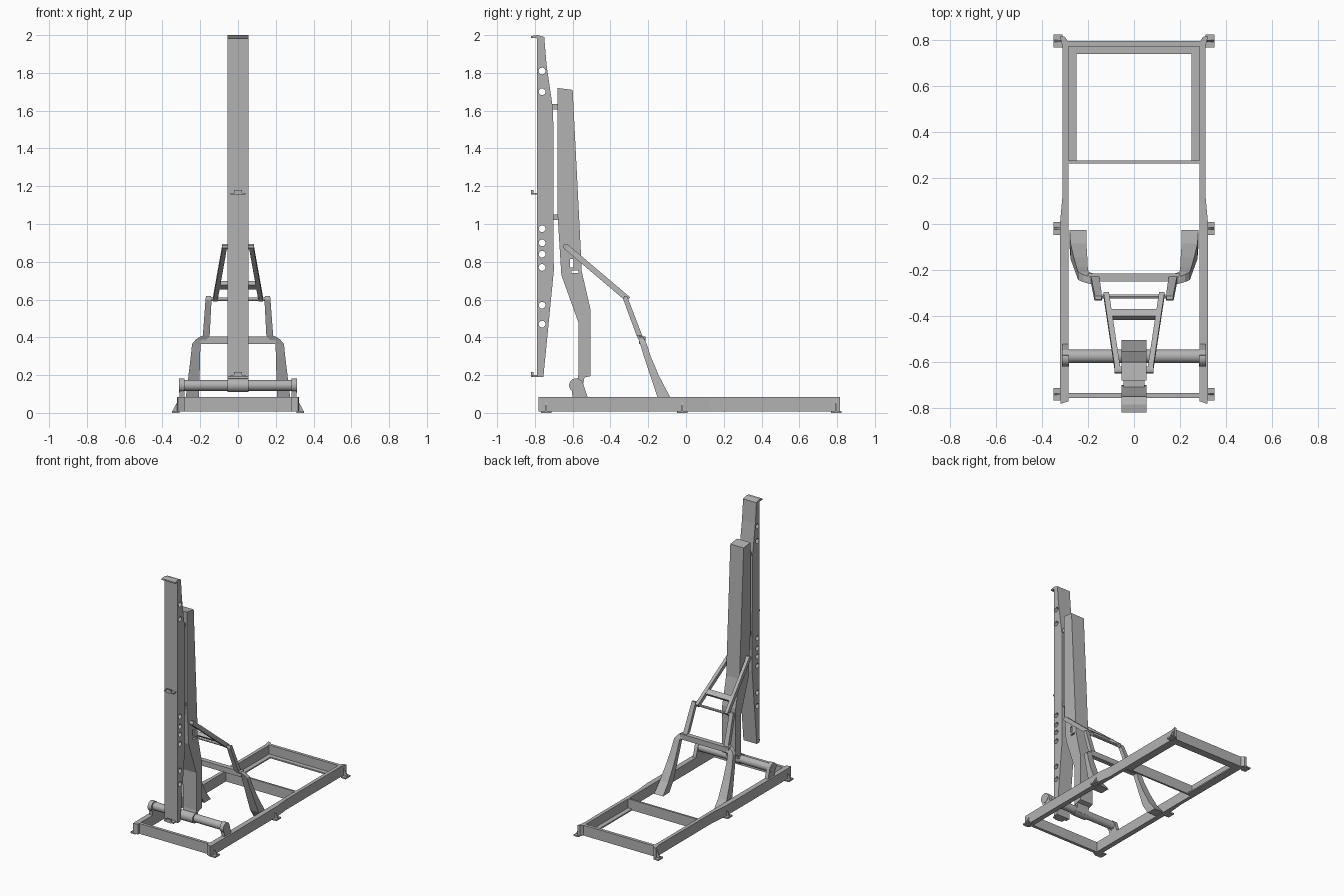
import bpy, bmesh, math
from mathutils import Vector

if "Cube" in bpy.data.objects:
    bpy.data.objects.remove(bpy.data.objects["Cube"])

grey = bpy.data.materials.new("steel_grey")
grey.diffuse_color = (0.45, 0.45, 0.45, 1)
grey.use_nodes = True
grey.node_tree.nodes["Principled BSDF"].inputs["Base Color"].default_value = grey.diffuse_color


def finish(name, bm):
    bmesh.ops.recalc_face_normals(bm, faces=bm.faces)
    me = bpy.data.meshes.new(name)
    bm.to_mesh(me)
    bm.free()
    me.materials.append(grey)
    ob = bpy.data.objects.new(name, me)
    bpy.context.collection.objects.link(ob)
    return ob


def loft(name, rings):
    """Closed skin through rings of equal point count."""
    bm = bmesh.new()
    vs = [[bm.verts.new(p) for p in r] for r in rings]
    n = len(vs[0])
    for a, b in zip(vs, vs[1:]):
        for i in range(n):
            j = (i + 1) % n
            bm.faces.new((a[i], a[j], b[j], b[i]))
    bm.faces.new(vs[0])
    bm.faces.new(vs[-1])
    return finish(name, bm)


def box(name, x0, x1, y0, y1, z0, z1):
    return loft(name, [[(x0, y0, z), (x1, y0, z), (x1, y1, z), (x0, y1, z)] for z in (z0, z1)])


def side_plate(name, pts, x0, x1):
    """Profile in y,z extruded along x."""
    return loft(name, [[(x, y, z) for y, z in pts] for x in (x0, x1)])


def tube(name, r, x0, x1, y, z, n=24):
    ring = [(y + r * math.cos(2 * math.pi * i / n), z + r * math.sin(2 * math.pi * i / n)) for i in range(n)]
    ob = side_plate(name, ring, x0, x1)
    for p in ob.data.polygons:
        p.use_smooth = len(p.vertices) == 4
    bpy.ops.object.select_all(action='DESELECT')
    bpy.context.view_layer.objects.active = ob
    ob.select_set(True)
    bpy.ops.object.shade_smooth_by_angle()
    return ob


def bar(name, a, b, w, h):
    """Square bar from a to b, w across x and h across its slope."""
    a, b = Vector(a), Vector(b)
    d = (b - a).normalized()
    u = Vector((1, 0, 0)) * w / 2
    v = d.cross(Vector((1, 0, 0))).normalized() * h / 2
    return loft(name, [[p + u + v, p - u + v, p - u - v, p + u - v] for p in (a, b)])


def cut(target, cutters):
    for c in cutters:
        c.hide_render = True
        c.hide_viewport = True
        m = target.modifiers.new("hole", 'BOOLEAN')
        m.operation = 'DIFFERENCE'
        m.solver = 'EXACT'
        m.object = c


# front mast with lightening holes
mast = side_plate("front_mast", [(-.788, .19), (-.755, .19), (-.70, .75), (-.703, 1.6),
                                 (-.738, 1.84), (-.75, 1.985), (-.788, 1.995)], -.055, .055)
cut(mast, [tube("mast_hole_cutter", .018, -.1, .1, -.762, z, 16)
           for z in (.47, .57, .77, .84, .90, .975, 1.70, 1.81)])
side_plate("mast_top_lip", [(-.82, 1.985), (-.785, 1.983), (-.75, 1.98),
                            (-.75, 1.99), (-.785, 2.0), (-.82, 1.995)], -.055, .055)

# small hooks on the mast face
for z in (1.155, .19):
    box("hook_shelf", -.04, .04, -.815, -.786, z, z + .01)
    box("hook_tongue", -.02, .02, -.82, -.808, z, z + .026)

# bent rear column with slots
column = side_plate("rear_column", [(-.57, .18), (-.505, .195), (-.505, .545), (-.552, .75),
                                    (-.555, .82), (-.60, 1.71), (-.68, 1.72), (-.68, 1.05),
                                    (-.66, .73), (-.57, .48)], -.055, .055)
cut(column, [box("slot_cutter_tall", -.1, .1, -.613, -.596, .77, .815),
             box("slot_cutter_wide", -.1, .1, -.606, -.57, .741, .755)])

# spacers between mast and column
for z in (1.035, 1.62):
    box("mast_spacer", -.045, .045, -.715, -.67, z - .015, z + .015)

# axle tube, central sleeve and the neck joining the column
tube("axle_tube", .029, -.30, .30, -.575, .146)
tube("axle_sleeve", .036, -.055, .055, -.58, .146)
side_plate("column_neck", [(-.585, .12), (-.55, .125), (-.535, .2), (-.57, .2)], -.05, .05)

for s in (-1, 1):
    # axle end brackets
    tube("axle_end_cap", .037, s * .282, s * .312, -.582, .146)
    side_plate("axle_bracket", [(-.60, .08), (-.52, .08), (-.548, .165), (-.57, .182), (-.61, .16)],
               s * .284, s * .310)

    # base side rail
    rail = [(.284, -.77), (.318, -.782), (.322, -.76), (.322, 0), (.31, .13), (.31, .77),
            (.322, .815), (.302, .815), (.284, .79)]
    loft("side_rail", [[(s * x, y, z) for x, y in rail] for z in (.008, .085)])
    box("side_rail_flange", s * .25, s * .286, .27, .78, .008, .018)

    # feet with gussets
    for y in (-.74, -.02, .796):
        box("foot_plate", s * .31, s * .35, y - .028, y + .028, 0, .01)
        loft("foot_gusset", [[(s * .312, q, .008), (s * .348, q, .008), (s * .342, q, .02), (s * .312, q, .075)]
                             for q in (y - .004, y + .004)])

    # lower strut leg: (z, x inner, x outer, y front, y back)
    leg = [(.008, .207, .28, -.10, -.025), (.085, .207, .276, -.152, -.085), (.20, .203, .262, -.19, -.145),
           (.30, .201, .25, -.223, -.187), (.365, .198, .243, -.243, -.208),
           (.39, .165, .222, -.252, -.22), (.41, .15, .186, -.262, -.232), (.60, .14, .172, -.332, -.305),
           (.618, .142, .17, -.328, -.312)]
    loft("lower_strut_leg", [[(s * a, c, z), (s * b, c, z), (s * b, d, z), (s * a, d, z)]
                             for z, a, b, c, d in leg])

    # upper strut arm up to the column
    bar("upper_strut_arm", (s * .121, -.305, .60), (s * .071, -.635, .88), .024, .03)
    tube("arm_pivot", .015, s * .05, s * .084, -.635, .88, 12)

# strut cross members
box("lower_strut_crossbar", -.2, .2, -.25, -.215, .365, .405)
tube("strut_hinge_rod", .009, -.15, .15, -.315, .602, 12)
bar("upper_strut_crossbar", (0, -.378, .662), (0, -.408, .687), .22, .026)

# base cross members
box("base_front_bar", -.29, .29, -.757, -.735, .008, .085)
box("base_back_bar", -.29, .29, .772, .795, .008, .085)
box("base_back_flange", -.286, .286, .738, .775, .008, .018)
box("base_middle_bar", -.286, .286, .263, .277, .008, .085)
